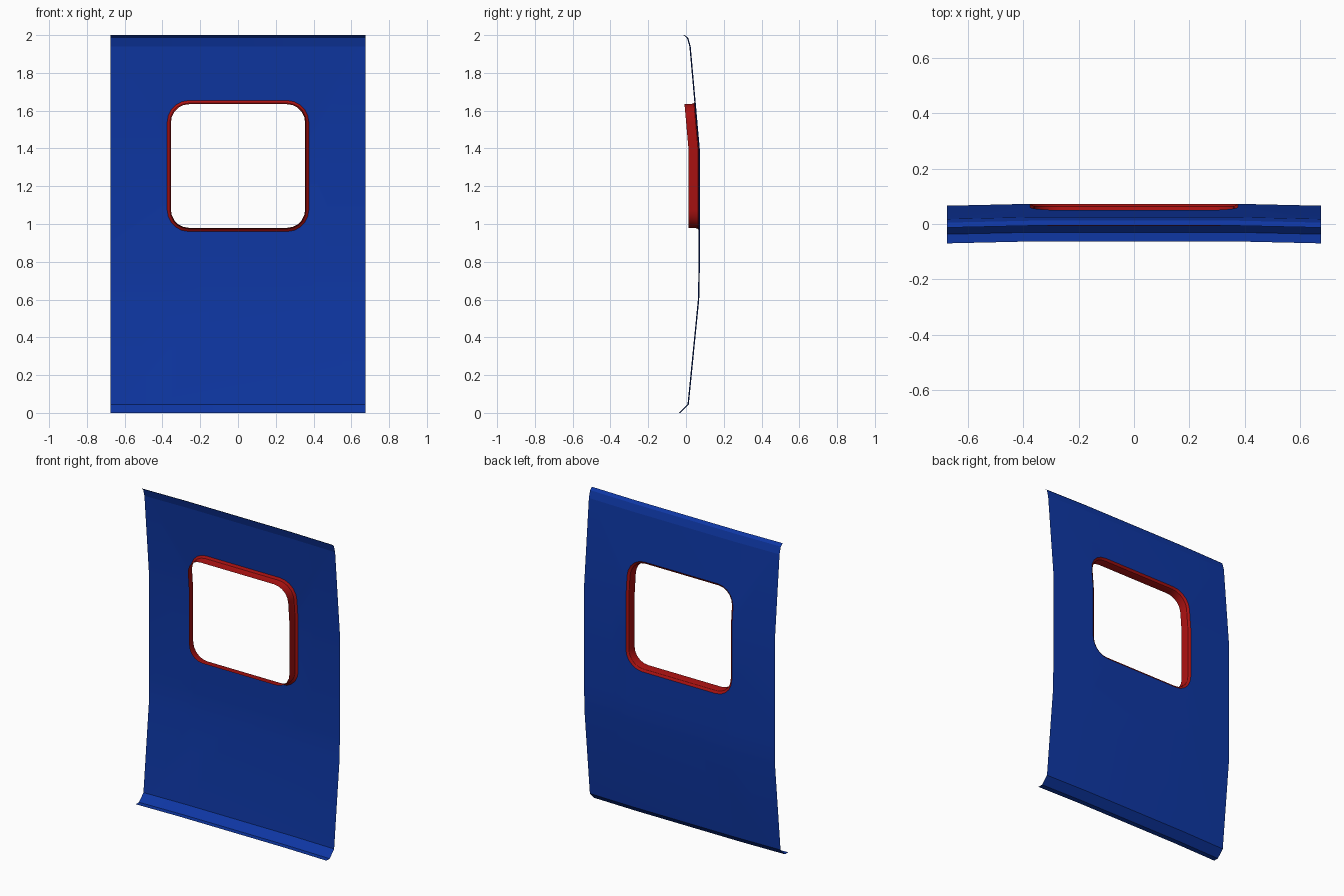
import bpy, bmesh, math
from mathutils import Vector

if "Cube" in bpy.data.objects:
    bpy.data.objects.remove(bpy.data.objects["Cube"])

# side profile of the sheet: (z, y)
PROFILE = [(0, -.03), (.045, .015), (.6, .07), (.75, .073), (1.4, .073),
           (1.94, .025), (1.985, .012), (2, -.006)]
HALF_W, FLAT = .675, .37
ZC, WIN_W, WIN_H = 1.307, .375, .347


def sheet_y(x, z):
    y = PROFILE[-1][1]
    for (z0, y0), (z1, y1) in zip(PROFILE, PROFILE[1:]):
        if z <= z1:
            y = y0 + (y1 - y0) * (z - z0) / (z1 - z0)
            break
    return y - .007 * max(0, (abs(x) - FLAT) / (HALF_W - FLAT))


def window_loop(inset, r=.115, seg=5):
    """Rounded rectangle in x, z with extra points at the profile bend."""
    w, h, r = WIN_W - inset, WIN_H - inset, r - inset
    pts = []
    for k, (sx, sz) in enumerate([(1, 1), (-1, 1), (-1, -1), (1, -1)]):
        for i in range(seg + 1):
            a = math.pi / 2 * (k + i / seg)
            pts.append((sx * (w - r) + r * math.cos(a),
                        ZC + sz * (h - r) + r * math.sin(a)))
        if k == 1:
            pts.append((-w, 1.4))
    return pts + [(w, 1.4)]


def finish(bm, name, color, angle):
    bm.normal_update()
    mesh = bpy.data.meshes.new(name)
    bm.to_mesh(mesh)
    bm.free()
    ob = bpy.data.objects.new(name, mesh)
    bpy.context.collection.objects.link(ob)
    mat = bpy.data.materials.new(name + "_paint")
    mat.diffuse_color = color
    mat.use_nodes = True
    mat.node_tree.nodes["Principled BSDF"].inputs["Base Color"].default_value = mat.diffuse_color
    mesh.materials.append(mat)
    bpy.ops.object.select_all(action='DESELECT')
    ob.select_set(True)
    bpy.context.view_layer.objects.active = ob
    bpy.ops.object.shade_smooth_by_angle(angle=math.radians(angle))
    return ob


# wall panel: flat outline with window hole, cut at the bends, then bent
bm = bmesh.new()
edges = []
outline = [(-HALF_W, 0), (HALF_W, 0), (HALF_W, 2), (-HALF_W, 2)]
for loop in (outline, window_loop(0)):
    vs = [bm.verts.new((x, 0, z)) for x, z in loop]
    edges += [bm.edges.new((a, b)) for a, b in zip(vs, vs[1:] + vs[:1])]
bmesh.ops.triangle_fill(bm, use_beauty=True, edges=edges, normal=Vector((0, 1, 0)))


def cut(co, no):
    bmesh.ops.bisect_plane(bm, geom=bm.verts[:] + bm.edges[:] + bm.faces[:],
                           dist=1e-5, plane_co=co, plane_no=no)


for z, _ in PROFILE[1:-1]:
    cut((0, 0, z), (0, 0, 1))
for x in (-FLAT, FLAT):
    cut((x, 0, 0), (1, 0, 0))
for v in bm.verts:
    v.co.y = sheet_y(v.co.x, v.co.z)

# bottom flange running forward
bottom = [e for e in bm.edges if all(v.co.z < 1e-4 for v in e.verts)]
ext = bmesh.ops.extrude_edge_only(bm, edges=bottom)['geom']
for v in ext:
    if isinstance(v, bmesh.types.BMVert):
        v.co.y -= .033
bmesh.ops.recalc_face_normals(bm, faces=bm.faces[:])
bm.normal_update()
if sum(f.normal.y * f.calc_area() for f in bm.faces) < 0:
    bmesh.ops.reverse_faces(bm, faces=bm.faces[:])
finish(bm, "wall_panel", (.0044, .038, .37, 1), 8)

# window frame: sloped lip, then a straight reveal towards the front
bm = bmesh.new()
rings = []
for inset, depth in [(0, 0), (.014, .01), (.018, .021), (.02, .06)]:
    rings.append([bm.verts.new((x, sheet_y(x, z) - depth, z))
                  for x, z in window_loop(inset)])
for a, b in zip(rings, rings[1:]):
    n = len(a)
    for i in range(n):
        j = (i + 1) % n
        bm.faces.new((a[i], a[j], b[j], b[i]))
finish(bm, "window_frame", (.39, .0056, .0056, 1), 25)
